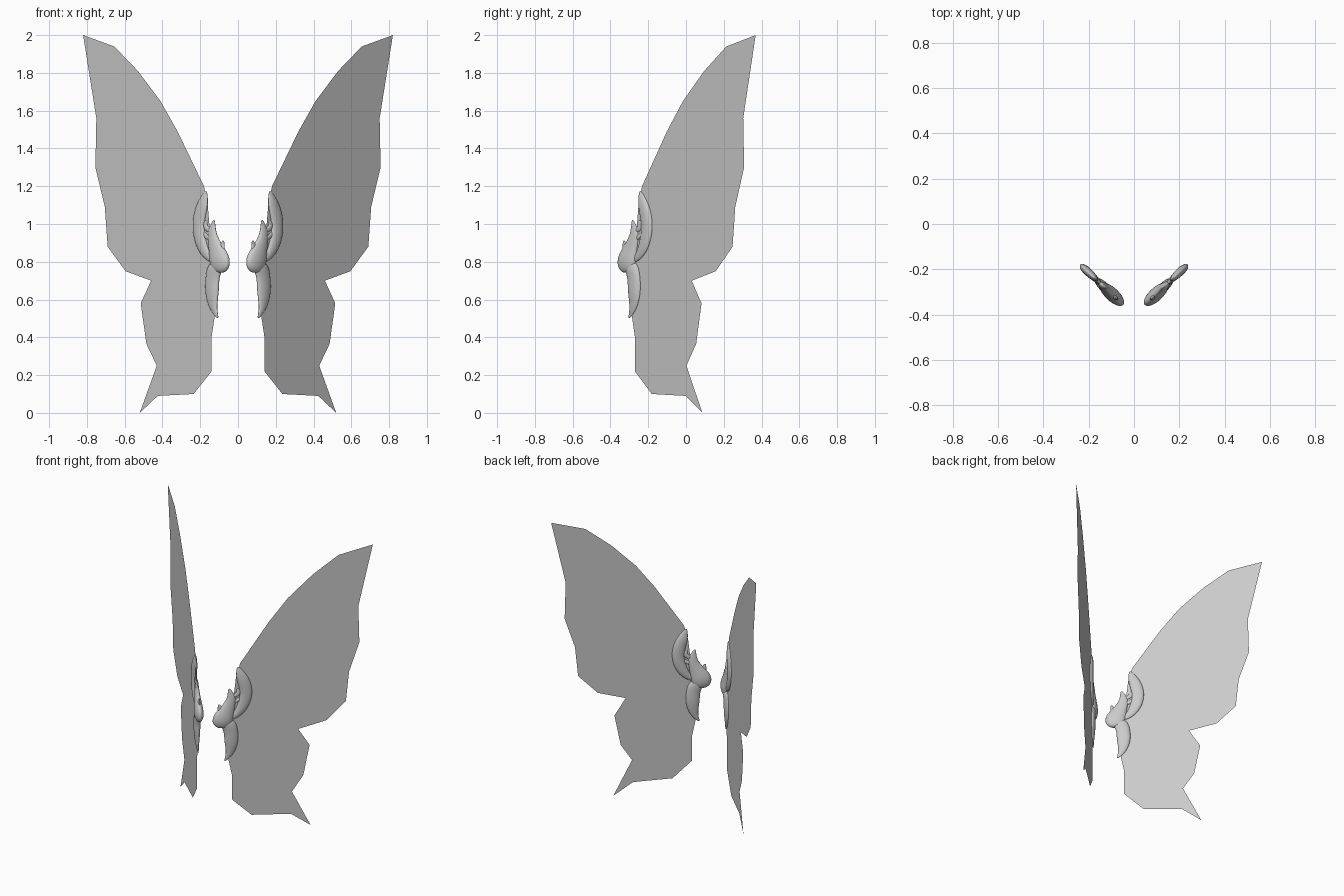
import bpy, bmesh, math
from mathutils import Vector

cube = bpy.data.objects.get("Cube")
if cube:
    bpy.data.objects.remove(cube, do_unlink=True)

grey = bpy.data.materials.new("light grey")
grey.use_nodes = True
grey.diffuse_color = (0.6, 0.6, 0.6, 1)
grey.node_tree.nodes["Principled BSDF"].inputs["Base Color"].default_value = (0.6, 0.6, 0.6, 1)

SLOPE, OFFSET = 0.94, -0.402
NORMAL = Vector((SLOPE, -1, 0)).normalized()


def place(x, z, depth=0):
    """Point on the swept-back wing plane, lifted by depth."""
    return Vector((x, SLOPE * x + OFFSET, z)) + NORMAL * depth


def make_object(name, bm, side):
    for v in bm.verts:
        v.co.x *= side
    if side < 0:
        bmesh.ops.reverse_faces(bm, faces=bm.faces[:])
    mesh = bpy.data.meshes.new(name)
    bm.to_mesh(mesh)
    bm.free()
    mesh.materials.append(grey)
    obj = bpy.data.objects.new(name, mesh)
    bpy.context.collection.objects.link(obj)
    return obj


# Flat wing membrane
OUTLINE = [(.82, 2), (.655, 1.94), (.53, 1.81), (.41, 1.65), (.32, 1.49), (.18, 1.2),
           (.16, 1.1), (.15, .98), (.12, .86), (.1, .78), (.125, .5), (.14, .4),
           (.14, .22), (.235, .1), (.425, .09), (.52, 0), (.43, .25), (.485, .365),
           (.515, .58), (.46, .7), (.595, .75), (.69, .88), (.705, 1.09),
           (.755, 1.3), (.75, 1.56)]


def wing(side, label):
    bm = bmesh.new()
    face = bm.faces.new([bm.verts.new(place(x, z)) for x, z in OUTLINE])
    face.normal_update()
    if face.normal.y > 0:
        face.normal_flip()
    bmesh.ops.triangulate(bm, faces=[face])
    make_object(label + "_wing", bm, side)


# Carved ornament pieces: each is a path of (x, z, half width)
ORNAMENT = {
    "crescent": [(.168, 1.178, .004), (.183, 1.12, .026), (.2, 1.06, .032), (.211, .99, .03),
                 (.202, .92, .03), (.182, .86, .026), (.155, .82, .018), (.125, .8, .01)],
    "stem": [(.126, 1.025, .004), (.139, .97, .02), (.133, .92, .027), (.115, .87, .038),
             (.098, .82, .052), (.093, .775, .05), (.1, .74, .026)],
    "blade": [(.1, .81, .02), (.122, .77, .04), (.136, .72, .034), (.138, .65, .036),
              (.136, .58, .025), (.122, .53, .013), (.105, .5, .004)],
    "spike": [(.077, .915, .004), (.084, .88, .014), (.096, .84, .024)],
    "upper_hook": [(.165, 1.02, .004), (.176, 1, .012), (.168, .975, .013), (.14, .96, .012)],
    "lower_hook": [(.185, .965, .004), (.178, .94, .012), (.16, .93, .013), (.135, .92, .012)],
}
SIDES = 8


def ornament(side, label, part, path):
    bm = bmesh.new()
    rings = []
    for i, (x, z, width) in enumerate(path):
        ahead, behind = path[min(i + 1, len(path) - 1)], path[max(i - 1, 0)]
        along = Vector((ahead[0] - behind[0], ahead[1] - behind[1])).normalized()
        ring = []
        for k in range(SIDES):
            a = math.tau * k / SIDES
            across = width * 1.08 * math.cos(a)
            ring.append(bm.verts.new(place(x - along.y * across, z + along.x * across,
                                           width * 0.65 * math.sin(a))))
        rings.append(ring)
    for lower, upper in zip(rings, rings[1:]):
        for k in range(SIDES):
            j = (k + 1) % SIDES
            bm.faces.new((lower[k], lower[j], upper[j], upper[k]))
    bm.faces.new(rings[0])
    bm.faces.new(rings[-1])
    bmesh.ops.recalc_face_normals(bm, faces=bm.faces[:])
    for f in bm.faces:
        f.smooth = True
    obj = make_object(label + "_" + part, bm, side)
    obj.modifiers.new("Smooth", 'SUBSURF').levels = 2
    obj.modifiers["Smooth"].render_levels = 2


for side, label in ((1, "left"), (-1, "right")):
    wing(side, label)
    for part, path in ORNAMENT.items():
        ornament(side, label, part, path)
